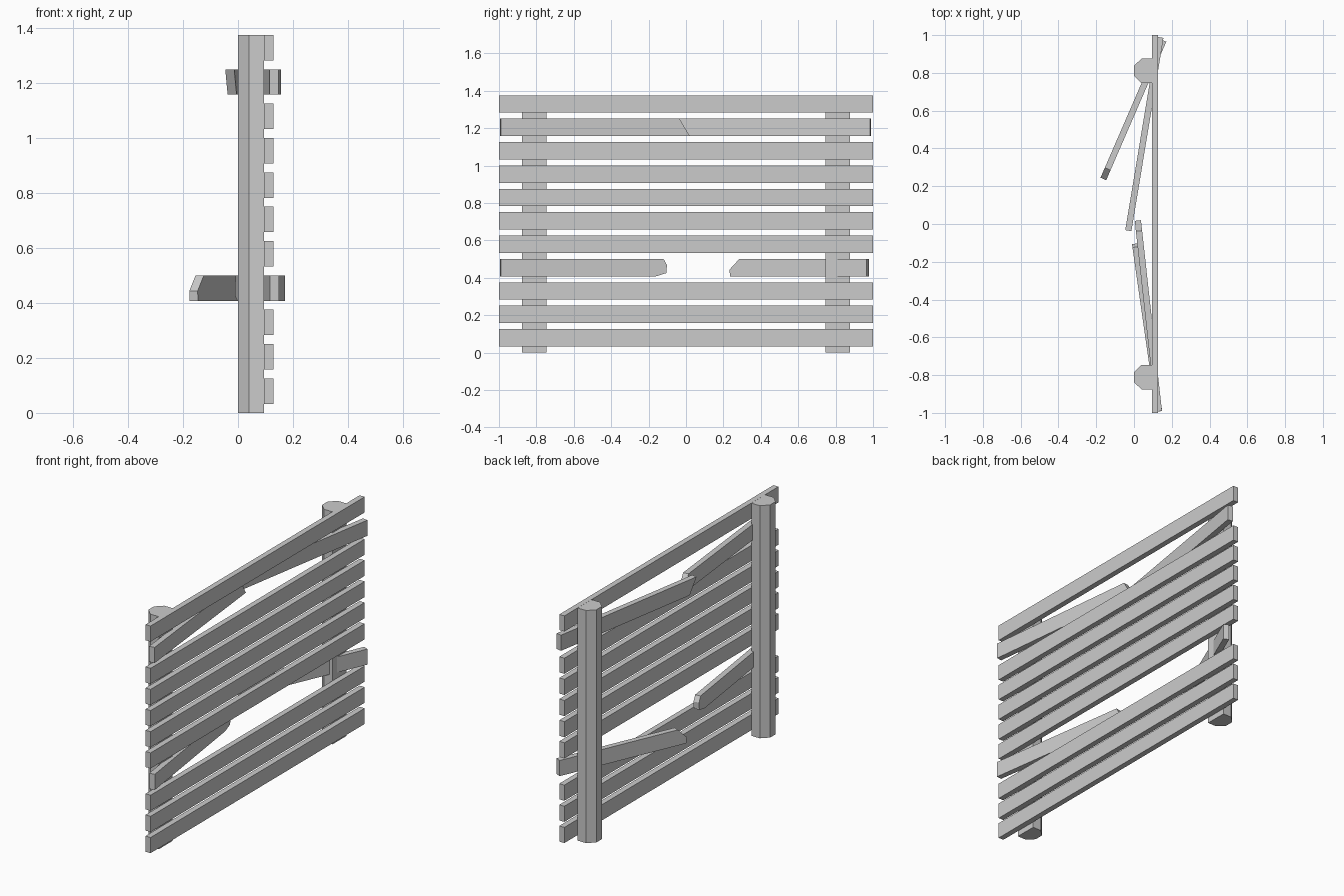
import bpy
from math import hypot

if "Cube" in bpy.data.objects:
    bpy.data.objects.remove(bpy.data.objects["Cube"])

THICK = 0.033     # plank thickness
HIGH = 0.0925     # plank height
FRONT = 0.0953    # x of the post face carrying the planks


def prism(name, outline, offset):
    """Solid from a flat outline swept by an offset vector."""
    n = len(outline)
    verts = list(outline) + [tuple(a + b for a, b in zip(p, offset)) for p in outline]
    faces = [tuple(range(n))[::-1], tuple(range(n, 2 * n))]
    faces += [(i, (i + 1) % n, n + (i + 1) % n, n + i) for i in range(n)]
    mesh = bpy.data.meshes.new(name)
    mesh.from_pydata(verts, [], faces)
    obj = bpy.data.objects.new(name, mesh)
    bpy.context.collection.objects.link(obj)
    # consistent outward normals
    import bmesh
    bm = bmesh.new()
    bm.from_mesh(mesh)
    bmesh.ops.recalc_face_normals(bm, faces=bm.faces)
    bm.to_mesh(mesh)
    bm.free()
    return obj


def broken_plank(name, profile, z0, start, slope):
    """Snapped plank: front face passes through start (x, y) with dx/dy = slope."""
    outline = [(start[0] + slope * (y - start[1]), y, z0 + z) for y, z in profile]
    length = hypot(1, slope)
    return prism(name, outline, (-THICK / length, THICK * slope / length, 0))


# Posts with chamfered backs
half = [(FRONT, 0.065), (0.04, 0.065), (0, 0.026)]
section = half + [(x, -y) for x, y in reversed(half)]
for side, yc in (("left", -0.811), ("right", 0.811)):
    prism(f"{side}_post", [(x, yc + y, 0) for x, y in section], (0, 0, 1.375))

# Whole planks; rows 3 and 9 are broken
for row in range(11):
    if row in (3, 9):
        continue
    z = 0.033 + 0.125 * row
    outline = [(FRONT, -1, z), (FRONT, 1, z), (FRONT, 1, z + HIGH), (FRONT, -1, z + HIGH)]
    prism(f"plank_{row + 1}", outline, (THICK, 0, 0))

# Lower broken plank, pushed wide open
low = 0.033 + 0.125 * 3
broken_plank("lower_broken_left",
             [(-0.99, 0), (-0.16, 0), (-0.105, 0.017), (-0.102, 0.06),
              (-0.12, HIGH), (-0.99, HIGH)], low, (0.149, -0.99), -0.143)
broken_plank("lower_broken_right",
             [(0.965, 0), (0.236, 0), (0.232, 0.035), (0.285, HIGH), (0.965, HIGH)],
             low, (0.171, 0.965), 0.434)

# Upper broken plank, snapped along a diagonal
high = 0.033 + 0.125 * 9
broken_plank("upper_broken_left",
             [(-0.99, 0), (0.02, 0), (-0.035, HIGH), (-0.99, HIGH)],
             high, (0.148, -0.99), -0.11)
broken_plank("upper_broken_right",
             [(0.985, 0), (0.014, 0), (-0.038, HIGH), (0.985, HIGH)],
             high, (0.156, 0.985), 0.166)
